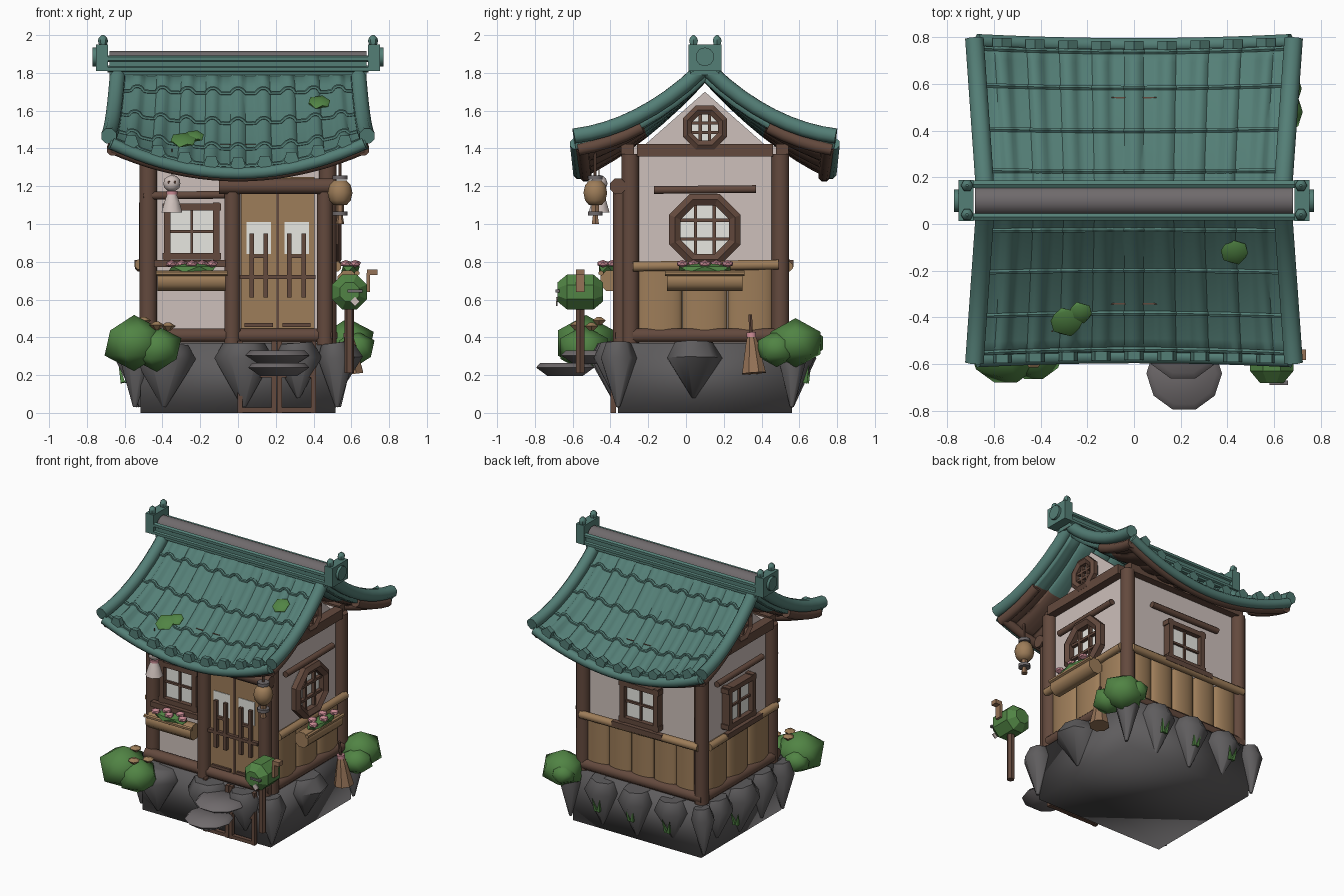
import bpy, bmesh, math
from mathutils import Vector as V

if "Cube" in bpy.data.objects:
    bpy.data.objects.remove(bpy.data.objects["Cube"])

def mat(name, *c):
    m = bpy.data.materials.new(name)
    m.diffuse_color = (*c, 1)
    m.use_nodes = True
    m.node_tree.nodes["Principled BSDF"].inputs["Base Color"].default_value = m.diffuse_color
    return m

TEAL = mat("teal tile", .088, .21, .182)
BROWN = mat("dark wood", .125, .067, .047)
TAN = mat("tan wood", .34, .205, .1)
WALL = mat("plaster", .61, .525, .495)
STONE = mat("stone", .113, .108, .111)
GREEN = mat("leaf green", .082, .23, .058)
PINK = mat("flower pink", .6, .26, .3)
GLASS = mat("paper white", .9, .9, .85)
GREY = mat("ridge grey", .16, .145, .15)
CLAY = mat("clay", .3, .17, .095)

def finish(name, bm, m, smooth=0):
    """Make an object; smooth is the sharp-edge angle in degrees, 0 for flat."""
    bmesh.ops.recalc_face_normals(bm, faces=bm.faces)
    me = bpy.data.meshes.new(name)
    bm.to_mesh(me)
    bm.free()
    me.materials.append(m)
    if smooth:
        for p in me.polygons:
            p.use_smooth = True
        me.set_sharp_from_angle(angle=math.radians(smooth))
    ob = bpy.data.objects.new(name, me)
    bpy.context.collection.objects.link(ob)
    return ob

def box(name, c, size, m, rot=(0, 0, 0), smooth=0):
    bm = bmesh.new()
    bmesh.ops.create_cube(bm, size=1)
    for v in bm.verts:
        v.co = V(a * b for a, b in zip(v.co, size))
    ob = finish(name, bm, m, smooth)
    ob.location, ob.rotation_euler = c, rot
    return ob

def blob(name, c, size, m, sub=1, smooth=0):
    bm = bmesh.new()
    bmesh.ops.create_icosphere(bm, subdivisions=sub, radius=1)
    for v in bm.verts:
        v.co = V(a * b for a, b in zip(v.co, size))
    ob = finish(name, bm, m, smooth)
    ob.location = c
    return ob

def tube(name, pts, r, m, sides=8, closed=False, smooth=46, phase=.5):
    """Sweep a polygon along points; r is one radius or one per point."""
    pts = [V(p) for p in pts]
    n = len(pts)
    rs = r if isinstance(r, list) else [r] * n
    bm, rings = bmesh.new(), []
    for i, p in enumerate(pts):
        a, b = (pts[i - 1], pts[(i + 1) % n]) if closed else (pts[max(i - 1, 0)], pts[min(i + 1, n - 1)])
        t = (b - a).normalized()
        u = p - sum(pts, V()) / n if closed else t.cross(V((1, 0, 0)) if abs(t.z) > .9 else V((0, 0, 1)))
        u.normalize()
        w = u.cross(t)
        ang = [2 * math.pi * (k + phase) / sides for k in range(sides)]
        rings.append([bm.verts.new(p + rs[i] * (u * math.cos(q) + w * math.sin(q))) for q in ang])
    for i in range(n if closed else n - 1):
        a, b = rings[i], rings[(i + 1) % n]
        for k in range(sides):
            bm.faces.new((a[k], a[k - 1], b[k - 1], b[k]))
    if not closed:
        bm.faces.new(rings[0])
        bm.faces.new(rings[-1])
    return finish(name, bm, m, smooth)

# Wall frames: origin, horizontal direction, outward direction
SIDES = {"front": (V((0, -.29, 0)), V((1, 0, 0)), V((0, -1, 0))),
         "right": (V((.47, .1, 0)), V((0, 1, 0)), V((1, 0, 0))),
         "back": (V((0, .49, 0)), V((-1, 0, 0)), V((0, 1, 0))),
         "left": (V((-.47, .1, 0)), V((0, -1, 0)), V((-1, 0, 0)))}

def P(s, u, z, out=0):
    o, d, n = SIDES[s]
    return o + d * u + n * out + V((0, 0, z))

def panel(name, s, u, z, out, w, h, t, m):
    size = (w, t, h) if s in ("front", "back") else (t, w, h)
    return box(name, P(s, u, z, out), size, m)

def bar(name, s, u0, u1, z0, z1, out, r, m, sides=8):
    return tube(name, [P(s, u0, z0, out), P(s, u1, z1, out)], r, m, sides)

def square_window(s, u, z, w, h):
    panel(s + "_window_pane", s, u, z, .01, w, h, .02, GLASS)
    for k in (-1, 1):
        panel(s + "_window_side", s, u + k * w / 2, z, .025, .035, h + .05, .06, BROWN)
        panel(s + "_window_rail", s, u, z + k * h / 2, .025, w + .05, .035, .06, BROWN)
    panel(s + "_window_mullion", s, u, z, .02, .015, h, .03, BROWN)
    panel(s + "_window_crossbar", s, u, z, .02, w, .015, .03, BROWN)

def octagon_window(s, z, r, fr, k):
    ring = [P(s, r * math.cos(a), z + r * math.sin(a), .04) for a in [math.pi / 8 + i * math.pi / 4 for i in range(8)]]
    tube(s + "_octagon_frame", ring, fr, BROWN, 6, closed=True, smooth=0)
    tube(s + "_octagon_pane", [P(s, 0, z, 0), P(s, 0, z, .02)], r, GLASS, 8)
    for o in (-k, k):
        panel(s + "_octagon_mullion", s, o, z, .03, .017, 1.8 * r, .03, BROWN)
        panel(s + "_octagon_crossbar", s, 0, z + o, .03, 1.8 * r, .017, .03, BROWN)

def planter(s, u, z, w):
    bar(s + "_planter", s, u - w / 2, u + w / 2, z, z, .11, .058, TAN, 8)
    bar(s + "_planter_rim", s, u - w / 2 - .01, u + w / 2 + .01, z + .04, z + .04, .16, .014, TAN, 6)
    c = P(s, u, z + .06, .125)
    blob(s + "_planter_leaves", c, (w * .4, .055, .035) if s == "front" else (.055, w * .4, .035), GREEN)
    for i in range(5):
        blob(s + "_flower", P(s, u + (i - 2) * w * .15, z + .09, .125 + .025 * (-1) ** i), (.034, .034, .02), PINK)

# Stone base with wedge rocks
box("stone_base", (0, .1, .185), (1.03, .92, .37), STONE, smooth=180)
rocks = [(-.38, -.36, .17), (.03, -.36, .16), (.31, -.37, .13), (.51, -.36, .1), (-.53, -.33, .09),
         (.5, .04, .155), (.52, .56, .08), (-.5, .12, .15), (-.5, .38, .12), (-.5, -.13, .12),
         (-.52, .56, .08), (-.28, .55, .13), (0, .56, .13), (.27, .55, .13)]
for i, (x, y, r) in enumerate(rocks):
    tip = .03 + .05 * (i % 3 == 2)
    tube("wedge_rock", [(x, y, .37), (x * 1.02, y, .29), (x * 1.03, y, tip)], [r * .7, r, .01], STONE, 7, smooth=60)
for x, y in ((-.3, .66), (.27, .65), (0, .65), (-.6, .3)):
    for k in (-1, 1):
        tube("grass_blade", [(x + k * .01, y - .02, .16), (x + k * .03, y, .25)], [.016, .002], GREEN, 4)

# Stepping stones and door frame legs
for x, y, z, r in ((.215, -.64, .235, .162), (.21, -.5, .3, .17)):
    tube("stepping_stone", [(x, y, z - .04), (x, y, z + .005), (x, y, z + .03)], [r * .6, r, r * .85], GREY, 10, smooth=60)
for x0 in (.01, .22):
    for x in (x0, x0 + .18):
        box("step_leg", (x, -.385, .19), (.025, .03, .38), BROWN)
    for z in (.015, .2):
        box("step_rail", (x0 + .09, -.385, z), (.18, .03, .025), BROWN)

# Walls, gables, posts, beams
box("walls", (0, .1, .88), (.93, .78, 1.06), WALL)
for k in (-1, 1):
    bm = bmesh.new()
    tri = [bm.verts.new((k * .455, y, z)) for y, z in ((-.24, 1.4), (.44, 1.4), (.1, 1.7))]
    f = bm.faces.new(tri)
    ext = bmesh.ops.extrude_face_region(bm, geom=[f])["geom"]
    bmesh.ops.translate(bm, verts=[g for g in ext if isinstance(g, bmesh.types.BMVert)], vec=(-k * .03, 0, 0))
    finish("gable", bm, WALL)
    for y in (-.295, .5):
        tube("corner_post", [(k * .475, y, .37), (k * .475, y, 1.37)], .05, BROWN)
for x in (-.03, .46):
    tube("door_post", [(x, -.345, .36), (x, -.345, 1.18)], .046, BROWN)
for s, w in (("front", .5), ("back", .5), ("left", .38), ("right", .38)):
    bar(s + "_sill_beam", s, -w, w, .41, .41, .045 if s == "front" else .02, .04, BROWN)
    bar(s + "_top_beam", s, -w + .02, w - .02, 1.39, 1.39, .02, .048, BROWN, 4)
tube("door_lintel", [(-.1, -.36, 1.2), (.52, -.36, 1.2)], .045, BROWN)

# Wainscot of bulging boards
for s, n, w in (("right", 3, .72), ("left", 3, .72), ("back", 5, .9)):
    for i in range(n):
        b = tube(s + "_board", [(0, 0, .44), (0, 0, .77)], w / n / 2, TAN, 16)
        b.location = P(s, (i - (n - 1) / 2) * w / n, 0)
        b.scale = (1, .4, 1) if s == "back" else (.36, 1, 1)
    bar(s + "_chair_rail", s, -w / 2 - .02, w / 2 + .03, .775, .785, .05, .028, TAN)

# Windows, lintels, planters
octagon_window("right", .97, .172, .038, .05)
for s in ("right", "left"):
    octagon_window(s, 1.51, .1, .03, .025)
for s, u, w in (("front", -.245, .26), ("back", 0, .27), ("left", 0, .27)):
    square_window(s, u, .96, w, .26)
    bar(s + "_window_sill", s, u - .2, u + .2, .79, .79, .06, .026, BROWN, 4)
for s, u, w in (("front", -.27, .23), ("right", 0, .27), ("back", 0, .28), ("left", 0, .26)):
    z = 1.15 if s == "front" else 1.18
    bar(s + "_window_lintel", s, u - w, u + w, z, z + .005, .03, .022, BROWN)
planter("front", -.245, .7, .36)
planter("right", 0, .7, .4)

# Double door
for x in (.11, .31):
    panel("door_leaf", "front", x, .82, .03, .19, .86, .04, TAN)
    panel("door_pane", "front", x, .925, .05, .13, .17, .008, GLASS)
    panel("door_kick_rail", "front", x, .465, .055, .15, .02, .02, BROWN)
    panel("door_mid_rail", "front", x, .72, .06, .2, .022, .03, BROWN)
    for k in (-.038, .038):
        panel("door_bar", "front", x + k, .78, .062, .024, .34, .025, BROWN)
    panel("door_bar_cap", "front", x, .83, .062, .1, .018, .02, BROWN)
panel("door_gap", "front", .21, .8, .05, .014, .8, .012, BROWN)

# Roof: sagging slopes with barrel-tile ripples
def roof(s, d, k, up=0, ripple=True):
    t = d / .7
    z = 1.82 - 1.08 * d + .45 * d * d + .16 * s * s * t ** 1.4 + up
    if ripple and abs(s) < .97:
        z += .027 * max(0, math.cos(2 * math.pi * s * .64 / .135)) ** .5
    return V((s * (.622 + .048 * t), .1 + k * d * (.965 + .025 * s * s), z))

COLS = [-1 + i / 48 for i in range(97)]
for k in (-1, 1):
    bm = bmesh.new()
    rows = [[bm.verts.new(roof(s, .7 * j / 8, k)) for s in COLS] for j in range(9)]
    for j in range(8):
        for i in range(96):
            f = bm.faces.new((rows[j][i], rows[j][i + 1], rows[j + 1][i + 1], rows[j + 1][i]))
            f.material_index = int(j >= 4)
    ob = finish("roof_slope", bm, TEAL, 40)
    # the underside turns to brown wood on the lower half
    ob.data.materials.append(TEAL)
    ob.data.materials.append(BROWN)
    if ob.data.polygons[0].normal.z < 0:
        ob.data.flip_normals()
    sol = ob.modifiers.new("thickness", "SOLIDIFY")
    sol.thickness, sol.offset, sol.material_offset = .05, -1, 1
    for d in (.13, .31, .5, .66):
        tube("tile_seam", [roof(s, d, k, .004) for s in COLS], .011, TEAL, 6)
    tube("eave_rim", [roof(s / 10, .69, k, -.02, False) for s in range(-10, 11)], .033, TEAL)
    tube("eave_underside", [roof(s / 10, .655, k, -.05, False) for s in range(-10, 11)], .033, BROWN)
    for e in (-1, 1):
        tube("roof_edge_roll", [roof(e * 1.02, .02 + .68 * j / 8, k, .015, False) for j in range(9)], .043, TEAL)
        tube("barge_board", [roof(e * .99, .34 + .34 * j / 4, k, -.05, False) for j in range(5)], .035, BROWN)
    for i in range(-4, 5):
        c = roof(i * .135 / .64, .7, k, .035, False)
        tube("eave_cap", [c - V((0, k * .03, 0)), c + V((0, k * .008, 0))], .042, TEAL, 5, smooth=0, phase=k * 1.25)

# Ridge with end blocks and finials
box("ridge_core", (0, .1, 1.83), (1.36, .15, .08), TEAL)
tube("ridge_cap", [(-.68, .1, 1.855), (.68, .1, 1.855)], .064, GREY, 12)
for y in (.03, .17):
    for z in (1.82, 1.875):
        tube("ridge_trim", [(-.69, y, z), (.69, y, z)], .018, TEAL, 6)
for k in (-1, 1):
    box("ridge_end", (k * .72, .1, 1.88), (.065, .175, .14), TEAL)
    tube("ridge_disc", [(k * .74, .1, 1.885), (k * .77, .1, 1.885)], .05, TEAL, 10)
    for y in (.04, .165):
        tube("ridge_finial", [(k * .715, y, z) for z in (1.94, 1.97, 1.985, 2)], [.018, .027, .022, .006], TEAL, 6)

# Moss on the roof
for x, y, z, r in ((.43, -.12, 1.645, .065), (-.29, -.42, 1.445, .075), (-.23, -.38, 1.465, .055)):
    blob("moss", (x, y, z), (r, r, .022), GREEN, 1, 60).rotation_euler = (.5, 0, 0)

# Bushes with mushrooms
for x, y, z, r in ((-.55, -.53, .37, .175), (-.43, -.54, .34, .145), (-.59, -.43, .35, .1),
                   (.58, .58, .37, .155), (.62, .48, .34, .115), (.53, .65, .37, .09)):
    blob("bush", (x, y, z), (r, r, r * .85), GREEN, 1, 46)
for x, y, z in ((-.43, -.58, .465), (-.5, -.46, .49), (-.37, -.5, .46)):
    tube("mushroom", [(x, y, z - .025), (x, y, z), (x, y, z + .018)], [.012, .04, .012], TAN, 6, smooth=0)

# Hanging doll
tube("doll_body", [(-.35, -.46, z) for z in (1.06, 1.12, 1.17)], [.06, .042, .022], WALL)
blob("doll_head", (-.35, -.46, 1.215), (.047, .045, .045), WALL, 2, 60)
tube("doll_ribbon", [(-.35, -.46, 1.157), (-.35, -.46, 1.175)], .032, PINK)
for k in (-1, 1):
    blob("doll_eye", (-.35 + k * .017, -.502, 1.222), (.007, .005, .009), BROWN)
tube("doll_string", [(-.35, -.46, 1.25), (-.35, -.46, 1.4)], .004, BROWN, 4)

# Hanging lantern
tube("lantern", [(.54, -.48, z) for z in (1.1, 1.125, 1.165, 1.205, 1.23)], [.035, .057, .066, .057, .035], TAN, 10, smooth=60)
for z in (1.055, 1.245):
    tube("lantern_cap", [(.54, -.48, z - .01), (.54, -.48, z + .012)], .042, GREY)
tube("lantern_neck", [(.54, -.48, 1.06), (.54, -.48, 1.11)], .022, CLAY, 6)
tube("lantern_tassel", [(.54, -.48, 1.0), (.54, -.48, 1.05)], [.022, .014], CLAY, 6)
tube("lantern_cord", [(.54, -.48, 1.25), (.54, -.48, 1.38)], .009, BROWN, 5)

# Post box
tube("post_box_stand", [(.59, -.56, .21), (.59, -.56, .58)], .025, BROWN, 6)
tube("post_box", [(.59, y, .64) for y in (-.68, -.63, -.49, -.44)], [.055, .1, .1, .055], GREEN, 8, smooth=0)
box("post_box_slot", (.62, -.68, .645), (.08, .02, .014), GREY)
box("post_box_heart", (.62, -.683, .59), (.035, .008, .035), WALL, (0, .785, 0))
box("post_box_flag_arm", (.69, -.56, .69), (.02, .045, .1), CLAY)
box("post_box_flag", (.71, -.56, .745), (.055, .045, .03), CLAY)

# Broom
tube("broom_head", [(.6, .36, .21), (.59, .35, .36), (.585, .345, .42)], [.068, .037, .02], CLAY, 8, smooth=0)
tube("broom_handle", [(.585, .345, .41), (.575, .34, .52)], .011, BROWN, 6)
tube("broom_binding", [(.586, .346, .4), (.584, .345, .425)], .028, PINK)
